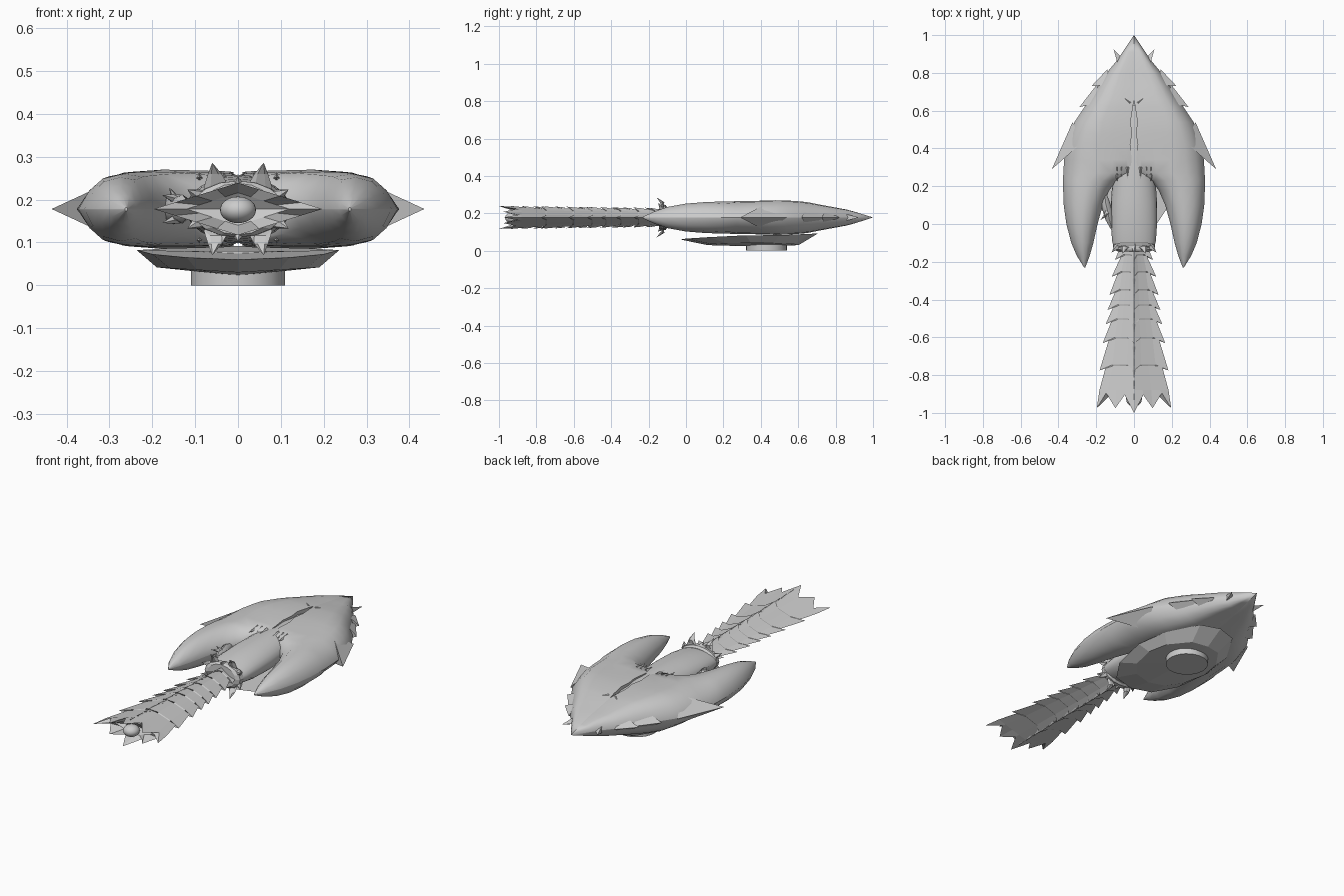
import bpy, bmesh, math
from mathutils import Vector

if "Cube" in bpy.data.objects:
    bpy.data.objects.remove(bpy.data.objects["Cube"])

MID = 0.178  # height of the horizontal symmetry plane
grey = bpy.data.materials.new("plain grey")
grey.diffuse_color = (0.6, 0.6, 0.6, 1)
grey.use_nodes = True
grey.node_tree.nodes["Principled BSDF"].inputs["Base Color"].default_value = grey.diffuse_color


def finish(name, bm, mirror=False, angle=None):
    bmesh.ops.recalc_face_normals(bm, faces=bm.faces)
    me = bpy.data.meshes.new(name)
    bm.to_mesh(me)
    bm.free()
    me.materials.append(grey)
    ob = bpy.data.objects.new(name, me)
    bpy.context.collection.objects.link(ob)
    if angle:
        bpy.ops.object.select_all(action='DESELECT')
        ob.select_set(True)
        bpy.context.view_layer.objects.active = ob
        bpy.ops.object.shade_smooth_by_angle(angle=math.radians(angle))
    if mirror:
        ob.modifiers.new("mirror", 'MIRROR').use_clip = False
    return ob


def loft(name, rings, mirror=False, angle=None, end_points=(None, None)):
    """Skin a row of equal rings; ends are flat caps or fans to a point."""
    bm = bmesh.new()
    vs = [[bm.verts.new(p) for p in r] for r in rings]
    n = len(rings[0])
    for a, b in zip(vs, vs[1:]):
        for i in range(n):
            j = (i + 1) % n
            bm.faces.new((a[i], a[j], b[j], b[i]))
    for ring, tip in ((vs[0], end_points[0]), (vs[-1], end_points[1])):
        if tip is None:
            bm.faces.new(ring)
        else:
            c = bm.verts.new(tip)
            for i in range(n):
                bm.faces.new((ring[i], ring[(i + 1) % n], c))
    return finish(name, bm, mirror, angle)


def ellipse(y, rx, rz, n=24, z=MID, x=0):
    return [(x + rx * math.cos(2 * math.pi * i / n), y, z + rz * math.sin(2 * math.pi * i / n))
            for i in range(n)]


def spike(name, base, tip, r, mirror=False, sides=5):
    bm = bmesh.new()
    base, tip = Vector(base), Vector(tip)
    q = (tip - base).to_track_quat('Z', 'Y')
    ring = [bm.verts.new(base + q @ Vector((r * math.cos(2 * math.pi * i / sides),
                                            r * math.sin(2 * math.pi * i / sides), 0)))
            for i in range(sides)]
    t = bm.verts.new(tip)
    bm.faces.new(ring)
    for i in range(sides):
        bm.faces.new((ring[i], ring[(i + 1) % sides], t))
    return finish(name, bm, mirror)


# Hull half: station y, inner x, outer x, half height, lobe share
stations = [(-0.23, .258, .264, .004, 1), (-0.17, .235, .302, .032, 1), (-0.1, .215, .332, .056, 1),
            (0, .193, .358, .074, 1), (0.1, .165, .372, .082, 1), (0.18, .13, .375, .085, .9),
            (0.23, .09, .376, .086, .6), (0.27, .022, .374, .087, .15), (0.34, .012, .37, .088, 0),
            (0.42, .02, .358, .09, 0), (0.48, .01, .34, .092, 0), (0.54, .018, .315, .091, 0),
            (0.62, .006, .262, .085, 0), (0.66, 0, .235, .08, 0), (0.73, 0, .19, .066, 0),
            (0.8, 0, .145, .053, 0), (0.86, 0, .095, .042, 0), (0.91, 0, .06, .028, 0)]
us = [0, .07, .28, .5, .73, .88, 1]
lobe = [0, .45, .92, 1, .86, .52, 0]
body = [.94, .96, .98, 1, .94, .55, 0]
rings = []
for y, xi, xo, h, k in stations:
    top = [(xi + (xo - xi) * u, y, h * (a * k + b * (1 - k))) for u, a, b in zip(us, lobe, body)]
    rings.append([(x, y, MID + z) for x, y, z in top]
                 + [(x, y, MID - z - 0.001) for x, y, z in top[::-1]])
loft("hull", rings, mirror=True, angle=45, end_points=(None, (0, 1.0, MID)))

# Edge barbs: tip, front root, back root, half thickness
barbs = [((.435, .29), (.325, .54), (.275, .43), .074), ((.288, .62), (.195, .74), (.18, .64), .058),
         ((.225, .73), (.14, .82), (.13, .735), .045), ((.108, .925), (.055, .87), (.07, .79), .035)]
for tip, front, back, t in barbs:
    bm = bmesh.new()
    a, b = [bm.verts.new((*p, MID)) for p in (tip, front)]
    c, d = [bm.verts.new((*back, MID + s * t)) for s in (1, -1)]
    for f in ((a, b, c), (a, d, b), (a, c, d), (b, d, c)):
        bm.faces.new(f)
    finish("hull_barb", bm, mirror=True)

# Neck between the lobes, continuing beneath the hull seam
loft("neck", [ellipse(-0.13, .105, .048), ellipse(-0.09, .116, .055), ellipse(0, .122, .07),
              ellipse(0.12, .122, .076), ellipse(0.25, .112, .08), ellipse(0.45, .1, .076),
              ellipse(0.63, .06, .06)], angle=40)
# Jagged hem of the hull over the neck
for x, y in ((.035, .23), (.065, .25), (.09, .22)):
    for s in (1, -1):
        spike("hull_hem", (x, .3, MID + s * .07), (x, y, MID + s * .074), .016, True, 4)
# Brow ridges and seam cap at the front
for base, tip in (((.02, .64, .256), (.06, .675, .252)), ((.06, .64, .252), (.062, .69, .25))):
    spike("brow_ridge", base, tip, .006, True, 4)

# Collar with crown of curved thorns
loft("collar", [ellipse(-0.145, .085, .06, 16), ellipse(-0.135, .108, .066, 16),
                ellipse(-0.11, .112, .066, 16), ellipse(-0.1, .1, .056, 16)])
for s in (1, -1):
    loft("collar_thorn", [ellipse(-0.12, .03, .014, 6, MID + s * .05, .05),
                          [(.054 + dx, -0.128 + dy, MID + s * .082) for dx, dy in
                           ((.016, 0), (.008, .012), (-.008, .012), (-.016, 0), (-.008, -.012), (.008, -.012))]],
         mirror=True, end_points=(None, (.06, -0.158, MID + s * .108)))
    spike("small_thorn", (.09, -0.12, MID + s * .03), (.118, -0.15, MID + s * .045), .018, True)
    spike("centre_thorn", (0, -0.12, MID + s * .05), (0, -0.15, MID + s * .075), .022)


# Serrated tail: diamond rings whose corners sweep back into teeth
def diamond(y, w, h, corner_w=0, corner_y=0, comb=0):
    ring = []
    for q in range(4):
        a, b = [((1, 0), (0, 1), (-1, 0), (0, -1))[(q + d) % 4] for d in (0, 1)]
        for i in range(4):
            x, z = [a[d] + (b[d] - a[d]) * i / 4 for d in (0, 1)]
            c = 1 if i == 0 else 0
            side = c * abs(x)
            ring.append((x * (w + corner_w * side), y + corner_y * c + comb * (i % 2),
                         MID + z * (h + c * abs(z) * corner_w * .25)))
    return ring


teeth = [(.1, -.19), (.118, -.28), (.13, -.375), (.14, -.455), (.15, -.53), (.165, -.63), (.182, -.775)]
rings = [diamond(-0.1, .065, .036)]
for w, y in teeth:
    h = .041 + .013 * (-y)
    rings += [diamond(y + .03, w - .03, h, .03, -.03), diamond(y + .024, w - .034, h - .003)]
rings += [diamond(-0.88, .183, .056), diamond(-0.985, .197, .061, 0, -.01, .075),
          diamond(-0.9, .12, .038)]
# pull the two outer tail corners slightly forward of the centre tip
rings[-2] = [(x, y + .02 * abs(x) / .197, z) for x, y, z in rings[-2]]
rings[-2] = [(x, max(y, -1.0) if abs(x) > .001 else -1.0, z) for x, y, z in rings[-2]]
loft("tail_blade", rings, end_points=(None, (0, -0.87, MID)))
# Row of small thorns along the tail ridges
for i in range(13):
    y = -0.2 - i * .06
    for s in (1, -1):
        z = .036 + .013 * (-y)
        spike("ridge_thorn", (0, y + .03, MID + s * z), (0, y - .02, MID + s * (z + .014)), .009, sides=4)

# Ball in the tail mouth
bm = bmesh.new()
bmesh.ops.create_uvsphere(bm, u_segments=24, v_segments=14, radius=1)
for v in bm.verts:
    v.co = (v.co.x * .042, v.co.y * .042 - .925, v.co.z * .031 + MID - .002)
finish("mouth_ball", bm, angle=60)

# Shallow keel plate: rim outline, inset floor, lowest point
half = [(.0, -.03), (.12, .0), (.2, .12), (.237, .32), (.21, .5), (.11, .67)]
outline = half + [(0, .705)] + [(-x, y) for x, y in half[:0:-1]]
rim = [(x, y, .06 + .032 * (y + .03) / .73 + .03 * abs(x) * (y < .4)) for x, y in outline]
floor = [(x * .8, .4 + (y - .4) * .66, .03 + .05 * abs(x)) for x, y in outline]
loft("keel_plate", [rim, floor], end_points=((0, .36, .076), (0, .4, .022)))

# Round boss through the keel plate
loft("keel_boss", [[(.11 * math.cos(math.tau * i / 24), .43 + .11 * math.sin(math.tau * i / 24), z)
                    for i in range(24)] for z in (0, .08)], angle=40)

# Small claw-like growth on one side of the neck
loft("side_claw", [ellipse(-0.03, .006, .015, 8, MID, -.115), ellipse(0.02, .02, .034, 8, MID, -.13),
                   ellipse(0.07, .026, .03, 8, MID, -.14), ellipse(0.11, .024, .036, 8, MID, -.15),
                   ellipse(0.16, .01, .02, 8, MID, -.155)], angle=50)
for dz in (-.03, 0, .03):
    spike("side_claw_thorn", (-.14, .06, MID + dz * .7), (-.178, .02, MID + dz * 1.1), .014)
spike("side_claw_thorn", (-.145, .06, MID + .02), (-.16, .04, MID + .05), .013)
